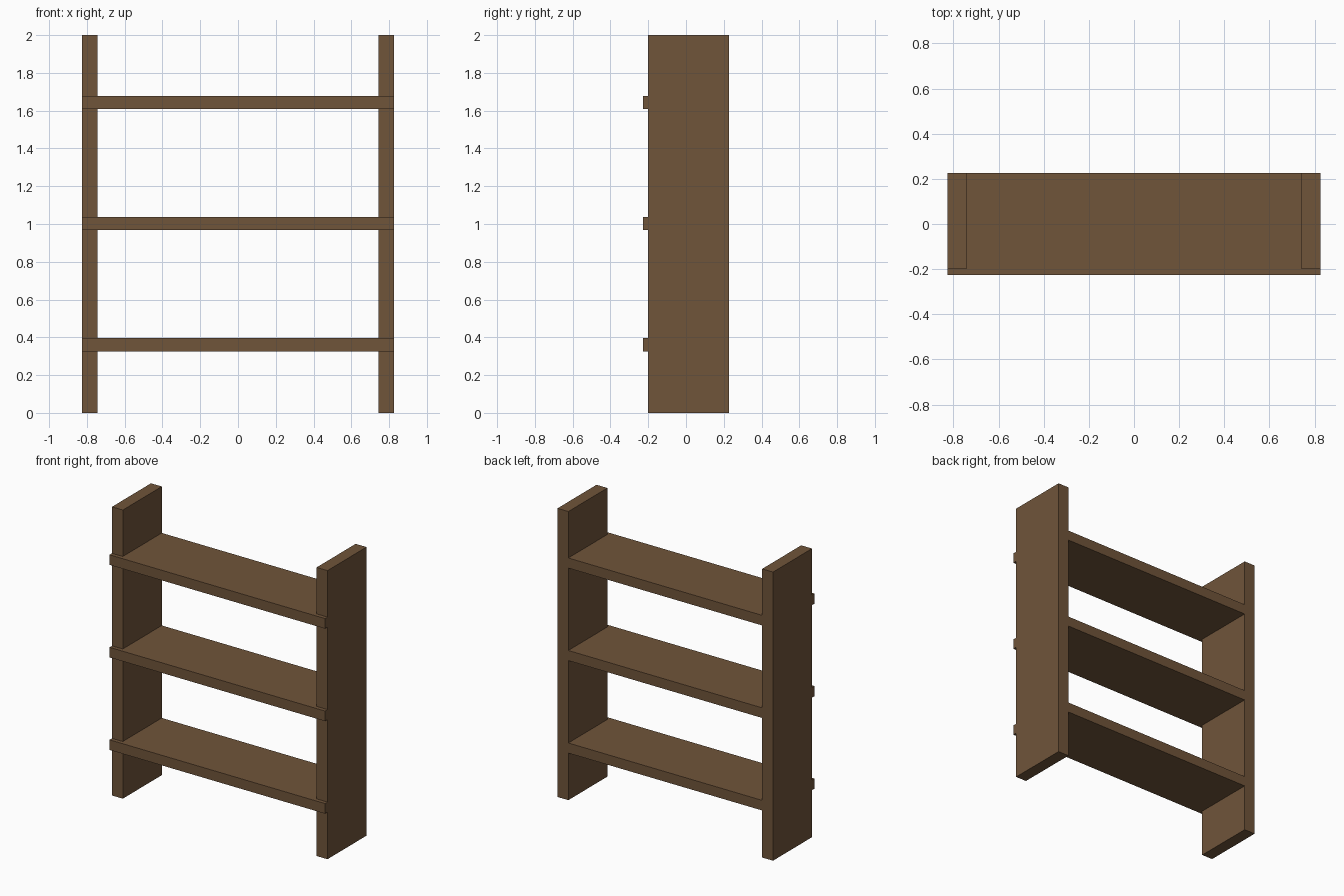
import bpy
import bmesh

if "Cube" in bpy.data.objects:
    bpy.data.objects.remove(bpy.data.objects["Cube"])

wood = bpy.data.materials.new("brown_wood")
wood.diffuse_color = (0.162, 0.089, 0.042, 1)
wood.use_nodes = True
wood.node_tree.nodes["Principled BSDF"].inputs["Base Color"].default_value = wood.diffuse_color

OUT, INN = 0.826, 0.743              # outer and inner faces of the uprights
FRONT, NOTCH, BACK = -0.227, -0.2, 0.227


def prism(name, outline, z0, z1):
    """Extrude a plan outline (x, y) from z0 to z1."""
    bm = bmesh.new()
    face = bm.faces.new([bm.verts.new((x, y, z0)) for x, y in outline])
    top = bmesh.ops.extrude_face_region(bm, geom=[face])["geom"]
    for v in top:
        if isinstance(v, bmesh.types.BMVert):
            v.co.z = z1
    bmesh.ops.recalc_face_normals(bm, faces=bm.faces)
    mesh = bpy.data.meshes.new(name)
    bm.to_mesh(mesh)
    bm.free()
    mesh.materials.append(wood)
    obj = bpy.data.objects.new(name, mesh)
    bpy.context.collection.objects.link(obj)


# Side uprights
for side, s in (("left", -1), ("right", 1)):
    prism(side + "_upright",
          [(s * INN, NOTCH), (s * OUT, NOTCH), (s * OUT, BACK), (s * INN, BACK)], 0, 2)

# Shelves, with a front lip that overlaps the uprights
half = [(OUT, FRONT), (OUT, NOTCH), (INN, NOTCH), (INN, BACK)]
outline = half + [(-x, y) for x, y in reversed(half)]
for level, z in (("lower", 0.361), ("middle", 1.002), ("upper", 1.643)):
    prism(level + "_shelf", outline, z - 0.035, z + 0.035)
